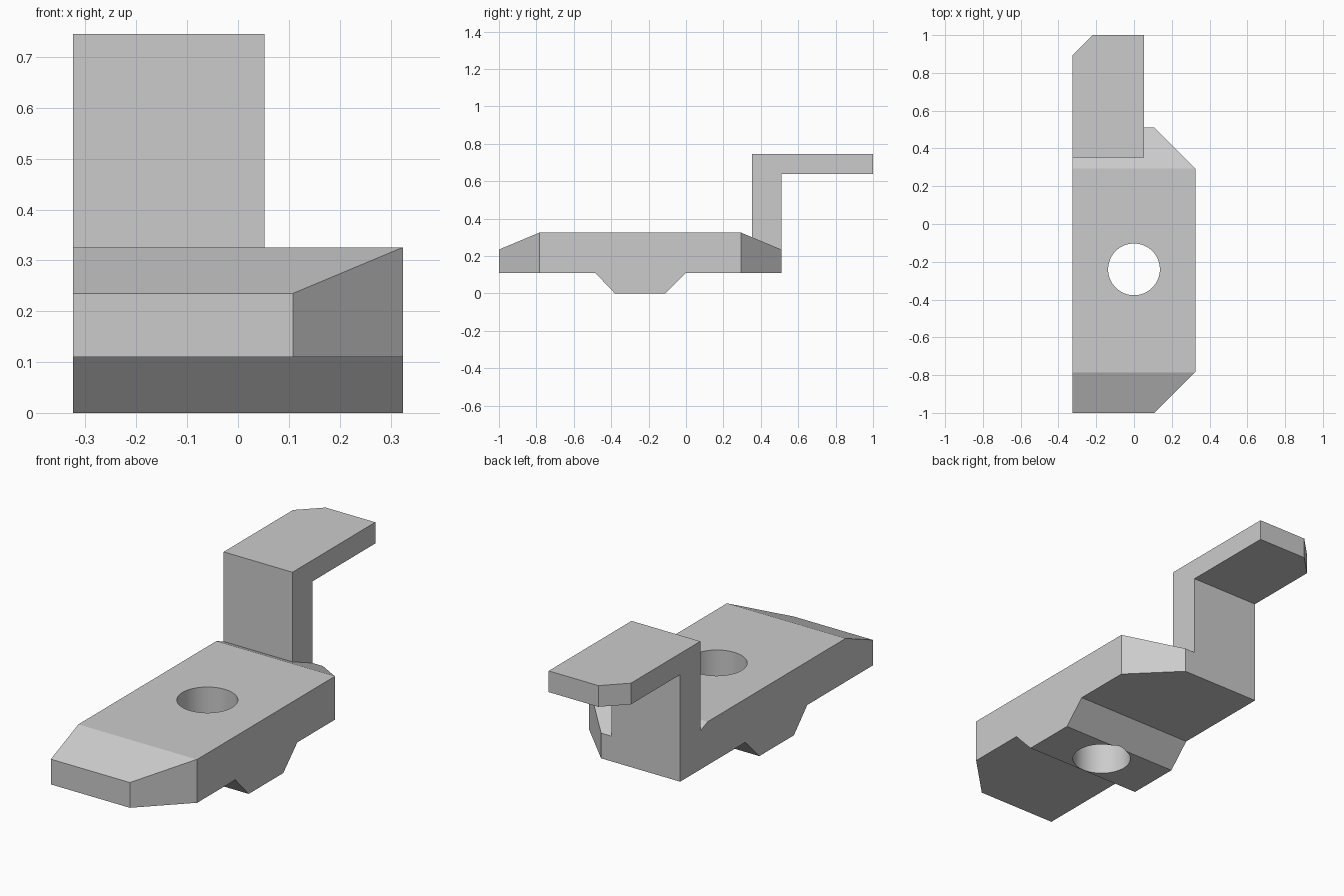
import bpy, bmesh
from mathutils import Vector

cube = bpy.data.objects.get("Cube")
if cube:
    bpy.data.objects.remove(cube, do_unlink=True)

grey = bpy.data.materials.new("plain grey")
grey.use_nodes = True
colour = (0.6, 0.6, 0.6, 1)
grey.diffuse_color = colour
grey.node_tree.nodes["Principled BSDF"].inputs["Base Color"].default_value = colour

SIDE = 0.325      # half width of the base
FLOOR = 0.11      # underside of the base
SHOULDER = 0.235  # height of the low ends of the base
TOP = 0.325
BACK = 0.51


def side_profile(name, points, x0, x1, corners=()):
    """Extrude a (y, z) outline along x, then slice off upright corners (point, outward)."""
    bm = bmesh.new()
    face = bm.faces.new([bm.verts.new((x0, y, z)) for y, z in points])
    new = bmesh.ops.extrude_face_region(bm, geom=[face])["geom"]
    bmesh.ops.translate(bm, vec=(x1 - x0, 0, 0),
                        verts=[v for v in new if isinstance(v, bmesh.types.BMVert)])
    for point, outward in corners:
        cut = bmesh.ops.bisect_plane(bm, geom=bm.verts[:] + bm.edges[:] + bm.faces[:],
                                     plane_co=Vector((*point, 0)),
                                     plane_no=Vector((*outward, 0)), clear_outer=True)
        rim = [e for e in cut["geom_cut"] if isinstance(e, bmesh.types.BMEdge)]
        bmesh.ops.contextual_create(bm, geom=rim)
    bmesh.ops.recalc_face_normals(bm, faces=bm.faces[:])
    mesh = bpy.data.meshes.new(name)
    bm.to_mesh(mesh)
    bm.free()
    obj = bpy.data.objects.new(name, mesh)
    bpy.context.collection.objects.link(obj)
    mesh.materials.append(grey)
    return obj


# Base plate with sloped ends and a tapered key underneath
base = side_profile(
    "base_plate",
    [(-1, FLOOR), (-1, SHOULDER), (-0.785, TOP), (0.295, TOP), (BACK, SHOULDER),
     (BACK, FLOOR), (0, FLOOR), (-0.11, 0), (-0.38, 0), (-0.485, FLOOR)],
    -SIDE, SIDE,
    [((SIDE, -0.783), (1, -1)), ((SIDE, 0.293), (1, 1))])

# Stepped hook rising from the sloped back end
side_profile(
    "stepped_hook",
    [(0.352, 0.301), (0.352, 0.745), (1, 0.745), (1, 0.64), (BACK, 0.64), (BACK, SHOULDER)],
    -SIDE, 0.052,
    [((-0.22, 1), (-1, 1))])

# Round through hole
bpy.ops.mesh.primitive_cylinder_add(vertices=64, radius=0.137, depth=1, location=(0, -0.24, 0.2))
cutter = bpy.context.object
cutter.name = "hole_cutter"
cutter.data.materials.append(grey)
hole = base.modifiers.new("hole", "BOOLEAN")
hole.operation = "DIFFERENCE"
hole.solver = "EXACT"
hole.object = cutter

# Bake the hole, drop the cutter and smooth the bore
bpy.ops.object.select_all(action="DESELECT")
base.select_set(True)
bpy.context.view_layer.objects.active = base
bpy.ops.object.modifier_apply(modifier=hole.name)
bpy.data.objects.remove(cutter, do_unlink=True)
bpy.ops.object.shade_smooth_by_angle(angle=0.35)
